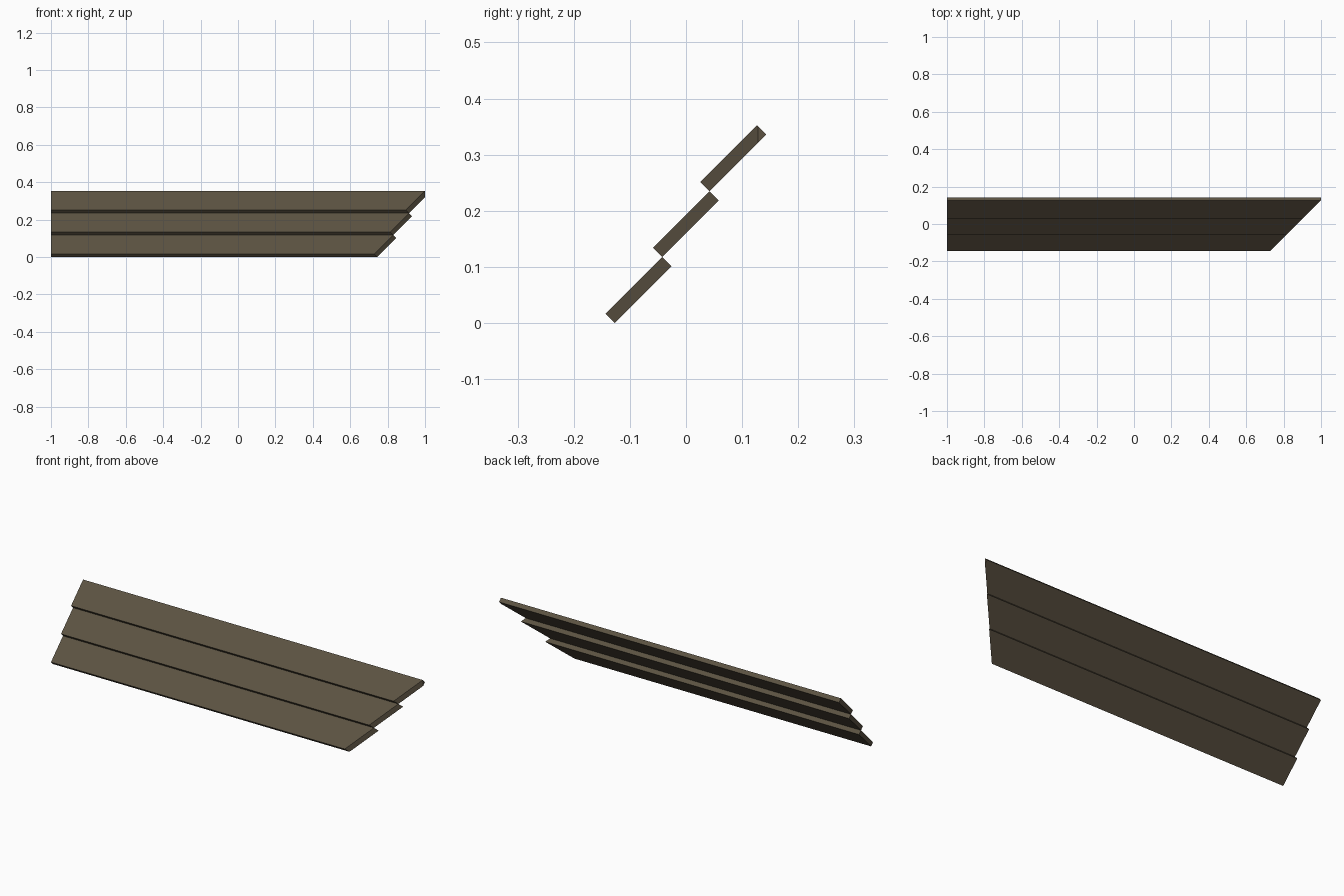
import bpy, bmesh
from mathutils import Vector

if "Cube" in bpy.data.objects:
    bpy.data.objects.remove(bpy.data.objects["Cube"])

wood = bpy.data.materials.new("dark brown wood")
wood.diffuse_color = (0.107, 0.086, 0.055, 1)
wood.use_nodes = True
wood.node_tree.nodes["Principled BSDF"].inputs["Base Color"].default_value = wood.diffuse_color

# Cross-section (y, z) of the lowest slat, tilted 45 degrees
PROFILE = [(-0.1435, 0.0165), (-0.127, 0.0), (-0.026, 0.101), (-0.0425, 0.1175)]
STEP_Y, STEP_Z = 0.0845, 0.1175
MITRE = 0.872  # mitred end lies on the plane x = y + MITRE


def cut(bm, point, normal):
    """Slice off everything on the normal side and cap the opening."""
    geom = bm.verts[:] + bm.edges[:] + bm.faces[:]
    res = bmesh.ops.bisect_plane(bm, geom=geom, dist=1e-6, plane_co=point,
                                 plane_no=normal, clear_outer=True)
    edges = [e for e in res["geom_cut"] if isinstance(e, bmesh.types.BMEdge)]
    bmesh.ops.holes_fill(bm, edges=edges, sides=0)


def slat(name, i):
    bm = bmesh.new()
    end = bm.faces.new([bm.verts.new((-1, y + i * STEP_Y, z + i * STEP_Z))
                        for y, z in PROFILE])
    res = bmesh.ops.extrude_face_region(bm, geom=[end], use_keep_orig=True)
    verts = [v for v in res["geom"] if isinstance(v, bmesh.types.BMVert)]
    bmesh.ops.translate(bm, verts=verts, vec=(2.2, 0, 0))
    cut(bm, Vector((MITRE, 0, 0)), Vector((1, -1, 0)))   # mitred end
    cut(bm, Vector((1, 0, 0)), Vector((1, 0, 0)))        # blunt outer tip
    bmesh.ops.recalc_face_normals(bm, faces=bm.faces[:])
    mesh = bpy.data.meshes.new(name)
    bm.to_mesh(mesh)
    bm.free()
    mesh.materials.append(wood)
    bpy.context.collection.objects.link(bpy.data.objects.new(name, mesh))


# Three overlapping slats climbing toward the back
for i, name in enumerate(("lower_slat", "middle_slat", "upper_slat")):
    slat(name, i)
